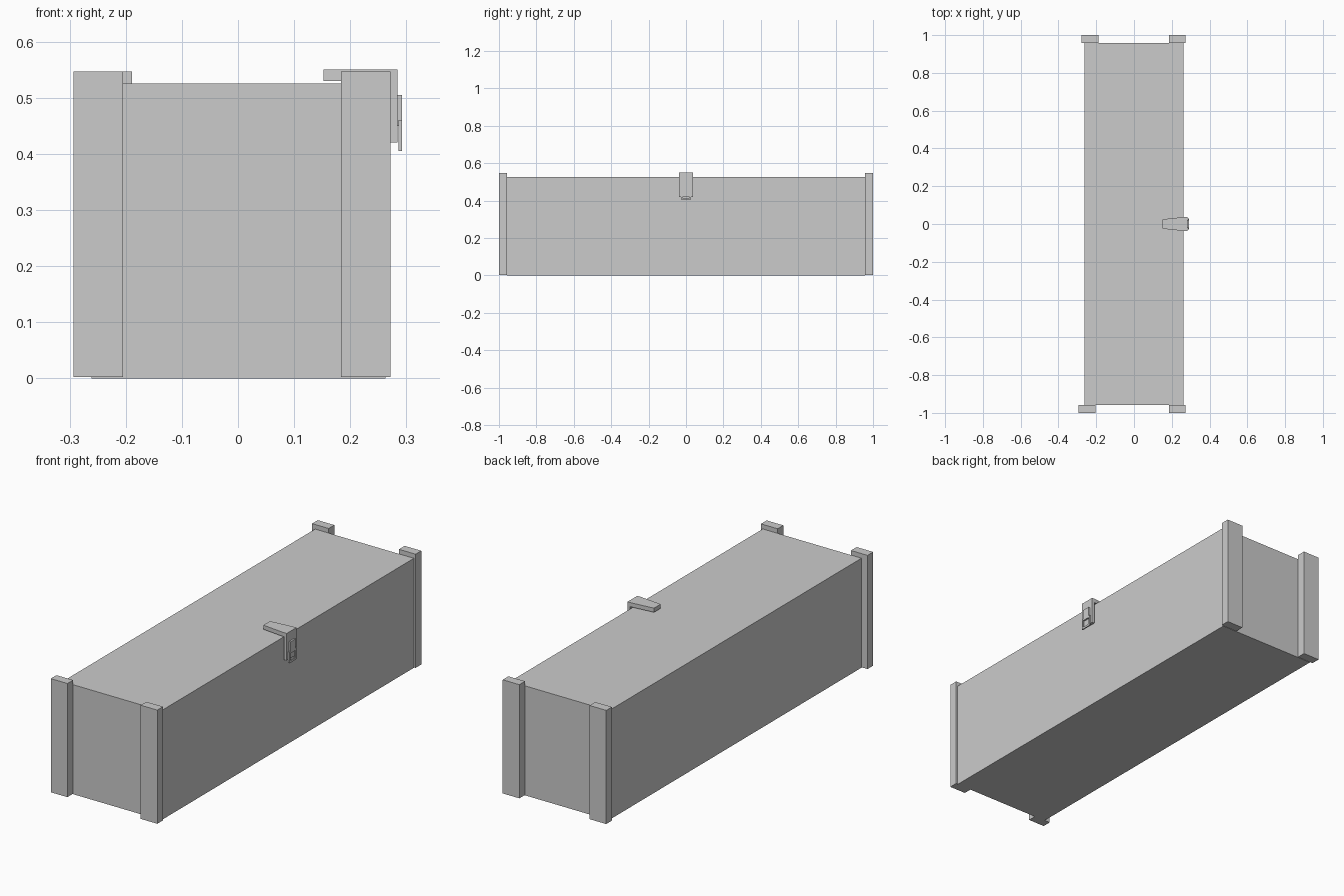
import bpy, bmesh

if "Cube" in bpy.data.objects:
    bpy.data.objects.remove(bpy.data.objects["Cube"])


def prism(name, outline, z0, z1):
    """Extrude an xy outline from z0 up to z1."""
    bm = bmesh.new()
    face = bm.faces.new([bm.verts.new((x, y, z0)) for x, y in outline])
    ext = bmesh.ops.extrude_face_region(bm, geom=[face])
    for v in ext["geom"]:
        if isinstance(v, bmesh.types.BMVert):
            v.co.z = z1
    bmesh.ops.recalc_face_normals(bm, faces=bm.faces[:])
    me = bpy.data.meshes.new(name)
    bm.to_mesh(me)
    bm.free()
    ob = bpy.data.objects.new(name, me)
    bpy.context.collection.objects.link(ob)
    return ob


def box(name, x0, x1, y0, y1, z0, z1):
    return prism(name, [(x0, y0), (x1, y0), (x1, y1), (x0, y1)], z0, z1)


# Long box body
box("crate_body", -0.261, 0.263, -0.957, 0.957, 0.0, 0.525)

# Corner posts on both ends (the front left one sits slightly further out)
for name, x, y in (("front_left_post", -0.293, -1.0),
                   ("front_right_post", 0.184, -1.0),
                   ("back_left_post", -0.277, 0.957),
                   ("back_right_post", 0.184, 0.957)):
    box(name, x, x + 0.088, y, y + 0.043, 0.002, 0.547)

# Latch: tapered strap over the lid and plate down the side
prism("latch_strap", [(0.152, -0.025), (0.265, -0.037), (0.284, -0.037),
                      (0.284, 0.037), (0.265, 0.037), (0.152, 0.025)], 0.53, 0.55)
box("latch_plate", 0.27, 0.284, -0.037, 0.037, 0.42, 0.53)

# Hasp tongue and the small loop hanging from it
box("hasp_tongue", 0.284, 0.292, -0.02, 0.02, 0.45, 0.505)
for side, y in (("left", -0.028), ("right", 0.02)):
    box("hasp_loop_" + side, 0.286, 0.292, y, y + 0.008, 0.405, 0.46)
box("hasp_loop_bottom", 0.286, 0.292, -0.02, 0.02, 0.405, 0.415)
